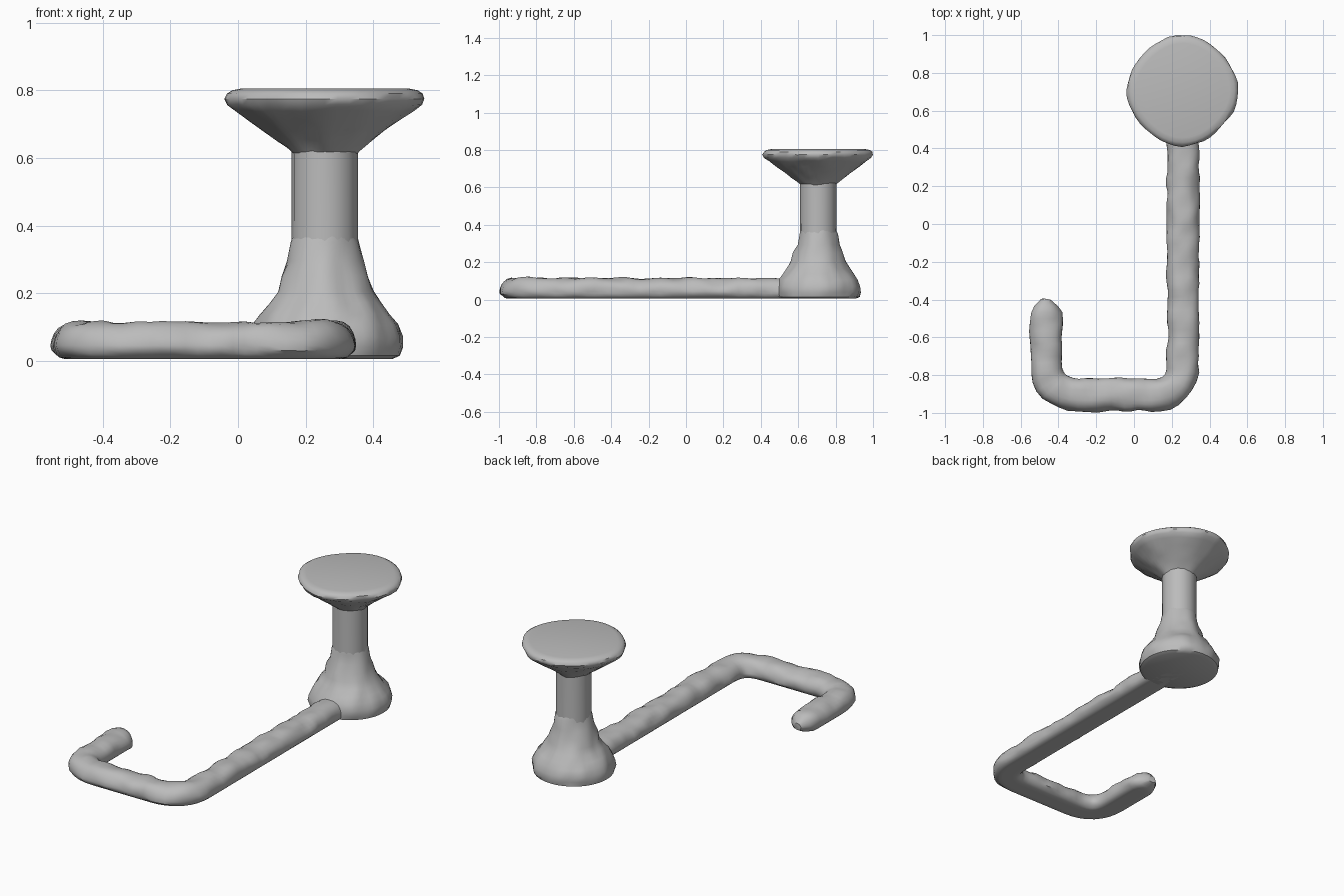
import bpy, bmesh, math
from mathutils import Vector, noise

cube = bpy.data.objects.get("Cube")
if cube:
    bpy.data.objects.remove(cube)

grey = bpy.data.materials.new("plain grey")
grey.use_nodes = True
grey.diffuse_color = (0.5, 0.5, 0.5, 1)
grey.node_tree.nodes["Principled BSDF"].inputs["Base Color"].default_value = (0.5, 0.5, 0.5, 1)

PEG = Vector((0.257, 0.707, 0))


def skin(name, rings, roughness):
    """Bridge a list of closed rings, cap both ends and roughen by hand-moulded lumps."""
    bm = bmesh.new()
    loops = [[bm.verts.new(p) for p in ring] for ring in rings]
    n = len(loops[0])
    for a, b in zip(loops, loops[1:]):
        for i in range(n):
            j = (i + 1) % n
            bm.faces.new((a[i], a[j], b[j], b[i]))
    bm.faces.new(loops[0][::-1])
    bm.faces.new(loops[-1])
    bmesh.ops.recalc_face_normals(bm, faces=bm.faces)
    bm.normal_update()
    for v in bm.verts:
        if 0.02 < v.co.z < 0.78:
            v.co += v.normal * noise.noise(v.co * 14) * roughness
    mesh = bpy.data.meshes.new(name)
    bm.to_mesh(mesh)
    bm.free()
    ob = bpy.data.objects.new(name, mesh)
    bpy.context.collection.objects.link(ob)
    mesh.materials.append(grey)
    bpy.ops.object.select_all(action='DESELECT')
    ob.select_set(True)
    bpy.context.view_layer.objects.active = ob
    bpy.ops.object.shade_smooth_by_angle(angle=math.radians(40))
    return ob


def lathe(name, profile, roughness, squareness=0.0, sides=48):
    """Turn a (radius, height) profile about the peg axis."""
    rings = []
    for r, z in profile:
        ring = []
        for i in range(sides):
            a = math.tau * i / sides
            s = r * (1 - squareness * math.sin(2 * a) ** 2)
            ring.append(PEG + Vector((s * math.cos(a), s * math.sin(a), z)))
        rings.append(ring)
    return skin(name, rings, roughness)


def rounded_path(points, radius, step=0.035):
    """Polyline with curved corners, sampled evenly."""
    pts = [Vector(p) for p in points]
    path = [pts[0]]
    for a, b, c in zip(pts, pts[1:], pts[2:]):
        p, q = b + (a - b).normalized() * radius, b + (c - b).normalized() * radius
        path += [p * (1 - t) ** 2 + b * 2 * t * (1 - t) + q * t * t
                 for t in (k / 8 for k in range(9))]
    path.append(pts[-1])
    out = [path[0]]
    for a, b in zip(path, path[1:]):
        n = max(1, round((b - a).length / step))
        out += [a.lerp(b, k / n) for k in range(1, n + 1)]
    return out


# Flared foot, straight stem and dished head
lathe("base", [(0.20, 0.005), (0.222, 0.015), (0.23, 0.04), (0.227, 0.07), (0.212, 0.105),
               (0.19, 0.135), (0.165, 0.17), (0.143, 0.205), (0.128, 0.25),
               (0.112, 0.295), (0.101, 0.35), (0.09, 0.38)], 0.012)
lathe("stem", [(0.099, 0.3), (0.098, 0.45), (0.098, 0.63)], 0, sides=16)
lathe("head", [(0.09, 0.61), (0.105, 0.625), (0.14, 0.652), (0.178, 0.68), (0.222, 0.71),
               (0.262, 0.74), (0.287, 0.758), (0.295, 0.775), (0.29, 0.79),
               (0.275, 0.8), (0.25, 0.805)], 0.008, 0.04)

# Hook-shaped rod lying flat, with a rounded tip
path = rounded_path([(0.26, 0.7, 0), (0.26, -0.905, 0), (-0.465, -0.905, 0), (-0.465, -0.4, 0)], 0.17)
rings = []
for i, p in enumerate(path):
    d = (path[min(i + 1, len(path) - 1)] - path[max(i - 1, 0)]).normalized()
    side = Vector((-d.y, d.x, 0))
    t = max(0, 1 - (path[-1] - p).length / 0.09)
    s = max(0.3, math.sqrt(1 - t * t))
    ring = []
    for k in range(24):
        a = math.tau * k / 24
        w = 0.086 * math.copysign(abs(math.cos(a)) ** 0.85, math.cos(a))
        h = 0.045 + (0.07 if math.sin(a) > 0 else 0.05) * math.sin(a) * s
        ring.append(p + side * w * s + Vector((0, 0, max(0.005, h))))
    rings.append(ring)
skin("hook_rod", rings, 0.012)
